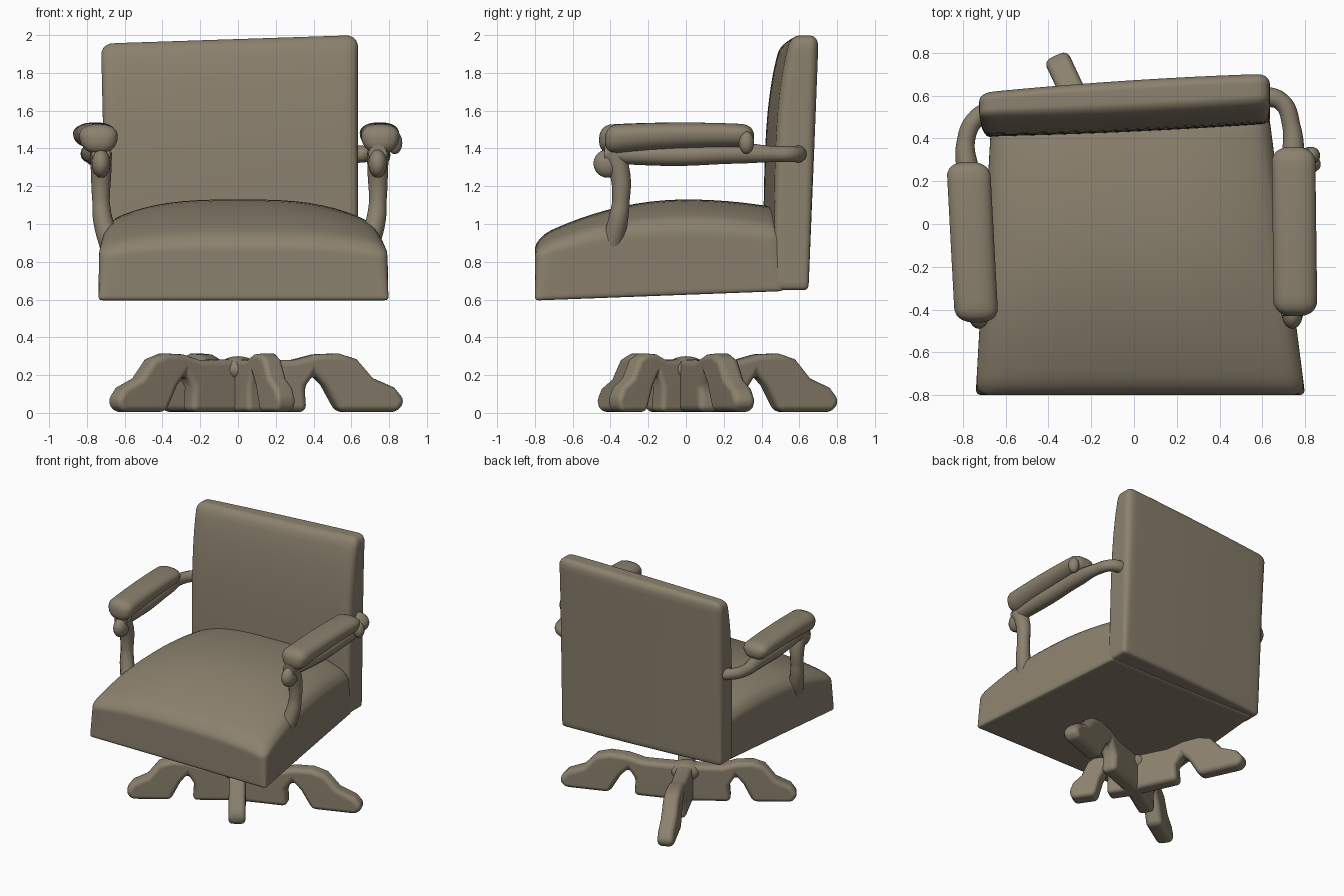
import bpy, bmesh
from math import sin, cos, pi, radians
from mathutils import Vector

if "Cube" in bpy.data.objects:
    bpy.data.objects.remove(bpy.data.objects["Cube"])

TAUPE = bpy.data.materials.new("taupe")
TAUPE.diffuse_color = (0.26, 0.22, 0.155, 1)
TAUPE.use_nodes = True
TAUPE.node_tree.nodes["Principled BSDF"].inputs["Base Color"].default_value = TAUPE.diffuse_color


def finish(name, bm):
    bmesh.ops.recalc_face_normals(bm, faces=bm.faces)
    for f in bm.faces:
        f.smooth = True
    me = bpy.data.meshes.new(name)
    bm.to_mesh(me)
    bm.free()
    me.materials.append(TAUPE)
    ob = bpy.data.objects.new(name, me)
    bpy.context.collection.objects.link(ob)
    return ob


def cushion(name, r, shape, bottom=1.0, cuts=24):
    """Rounded unit box (radius r per axis), then mapped by shape(u, v, w)."""
    bm = bmesh.new()
    bmesh.ops.create_cube(bm, size=2)
    bmesh.ops.subdivide_edges(bm, edges=bm.edges[:], cuts=cuts, use_grid_fill=True)
    for vert in bm.verts:
        p = [sin(pi / 2 * c) for c in vert.co]
        k = bottom + (1 - bottom) * (p[2] + 1) / 2
        rad = [c * k for c in r]
        q = [max(-1 + a, min(1 - a, c)) for c, a in zip(p, rad)]
        d = Vector([(c - b) / a for c, b, a in zip(p, q, rad)]).normalized()
        vert.co = shape(*[b + a * e for b, a, e in zip(q, rad, d)])
    return finish(name, bm)


def mix(a, b, t):
    return a + (b - a) * (t + 1) / 2


def tube(name, pts):
    """Smooth tube through (x, y, z, radius) points."""
    cu = bpy.data.curves.new(name, 'CURVE')
    cu.dimensions = '3D'
    cu.bevel_depth = 1.0
    cu.bevel_resolution = 4
    cu.use_fill_caps = True
    cu.materials.append(TAUPE)
    sp = cu.splines.new('BEZIER')
    sp.bezier_points.add(len(pts) - 1)
    for bp, (x, y, z, rad) in zip(sp.bezier_points, pts):
        bp.co = (x, y, z)
        bp.radius = rad
        bp.handle_left_type = bp.handle_right_type = 'AUTO'
    ob = bpy.data.objects.new(name, cu)
    bpy.context.collection.objects.link(ob)
    bpy.ops.object.select_all(action='DESELECT')
    ob.select_set(True)
    bpy.context.view_layer.objects.active = ob
    bpy.ops.object.convert(target='MESH')
    return ob


def ball(name, loc, scale):
    bm = bmesh.new()
    bmesh.ops.create_uvsphere(bm, u_segments=20, v_segments=12, radius=1)
    for v in bm.verts:
        v.co = Vector([c * s + l for c, s, l in zip(v.co, scale, loc)])
    return finish(name, bm)


# Domed seat, wider at the front, its rear hidden in the backrest
def seat_shape(u, v, w):
    y = mix(-0.80, 0.52, v)
    x = mix(mix(-0.74, -0.665, v), mix(0.80, 0.63, v), u)
    low = mix(0.595, 0.645, v)
    drop = 0.115 * (y / 0.6) ** 2 if y < 0 else 0.03 * (y / 0.4) ** 2
    side = 0.12 * abs(u) ** 3 * (1 - 0.5 * max(0, -v))
    return Vector((x, y, mix(low, 1.13 - drop - side, w)))


cushion("seat", (0.09, 0.12, 0.40), seat_shape, bottom=0.3)


# Full-height backrest, slightly turned, thinner toward its top
def back_shape(u, v, w):
    z = mix(mix(0.655, 0.65, u), mix(1.955, 2.0, u), w)
    t = (w + 1) / 2
    x = mix(-0.695 - 0.03 * t, 0.635, u)
    front = 0.435 + 0.015 * t + 0.08 * t ** 5 + 0.03 * u - 0.01 * (1 - u * u)
    rear = 0.605 + 0.055 * t + 0.045 * u + 0.012 * (1 - u * u)
    return Vector((x, mix(front, rear, v), z))


cushion("backrest", (0.09, 0.6, 0.09), back_shape, bottom=0.45)


# Armrests: padded top, curved rail, scroll and front post on each side
def arm(side, y0, y1, x0, x1, back_path, px):
    def pad_shape(u, v, w):
        taper = 1 - 0.12 * v
        return Vector((mix(x0, x1, v) + 0.1 * u * (1 + 0.12 * w),
                       mix(y0, y1, v),
                       1.455 + 0.01 * v + 0.07 * w * taper + 0.012 * (1 - v * v)))

    cushion(side + "_arm_pad", (0.85, 0.16, 0.9), pad_shape, cuts=16)
    tube(side + "_arm_rail",
         [(px, -0.43, 1.37, 0.05), (mix(x0, x1, 0), -0.05, 1.365, 0.058),
          (x1, y1 - 0.06, 1.375, 0.055)] + back_path)
    ball(side + "_arm_scroll", (px, -0.415, 1.32), (0.05, 0.075, 0.075))
    s = 1 if px > 0 else -1
    tube(side + "_arm_post",
         [(px, -0.39, 1.38, 0.058), (px, -0.35, 1.27, 0.054), (px, -0.345, 1.12, 0.046),
          (px - 0.01 * s, -0.36, 1.02, 0.052), (px - 0.06 * s, -0.40, 0.86, 0.06)])


arm("right", -0.43, 0.36, 0.755, 0.745,
    [(0.735, 0.46, 1.37, 0.042), (0.69, 0.57, 1.37, 0.042), (0.58, 0.60, 1.37, 0.05)], 0.74)
arm("left", -0.46, 0.29, -0.735, -0.775,
    [(-0.785, 0.39, 1.37, 0.042), (-0.74, 0.49, 1.37, 0.042), (-0.64, 0.54, 1.37, 0.05)], -0.725)
# Small knob beside the right pad's rear end
ball("right_arm_knob", (0.83, 0.32, 1.43), (0.04, 0.04, 0.06))

# Base legs: upright fins with a notch between inner panel and outer foot
FIN = [(-0.02, 0.0), (0.37, 0.0), (0.36, 0.13), (0.41, 0.20), (0.47, 0.14), (0.55, 0.0),
       (0.88, 0.0), (0.92, 0.06), (0.86, 0.13), (0.74, 0.18), (0.65, 0.28), (0.55, 0.31),
       (0.42, 0.305), (0.30, 0.275), (-0.02, 0.28)]


def base_leg(name, angle, length, width=0.12):
    bm = bmesh.new()
    a, k, h = radians(angle), length / 0.92, width / 2
    rings = []
    for t in (-h, h):
        rings.append([bm.verts.new((r * k * cos(a) - t * sin(a),
                                    r * k * sin(a) + t * cos(a), z + 0.005)) for r, z in FIN])
    for ring in rings:
        bm.faces.new(ring)
    n = len(FIN)
    for i in range(n):
        j = (i + 1) % n
        bm.faces.new((rings[0][i], rings[0][j], rings[1][j], rings[1][i]))
    ob = finish(name, bm)
    mod = ob.modifiers.new("round", 'BEVEL')
    mod.width = 0.04
    mod.segments = 4
    mod.limit_method = 'ANGLE'
    mod.angle_limit = radians(40)
    ob.modifiers.new("normals", 'WEIGHTED_NORMAL')


for name, angle, length in (("right", 20, 0.93), ("back", 115, 0.88),
                            ("left", 213, 0.80), ("front", 304, 0.47)):
    base_leg("base_leg_" + name, angle, length)

# Low hub cap where the legs meet
ball("base_hub", (0, 0, 0.23), (0.11, 0.11, 0.07))
